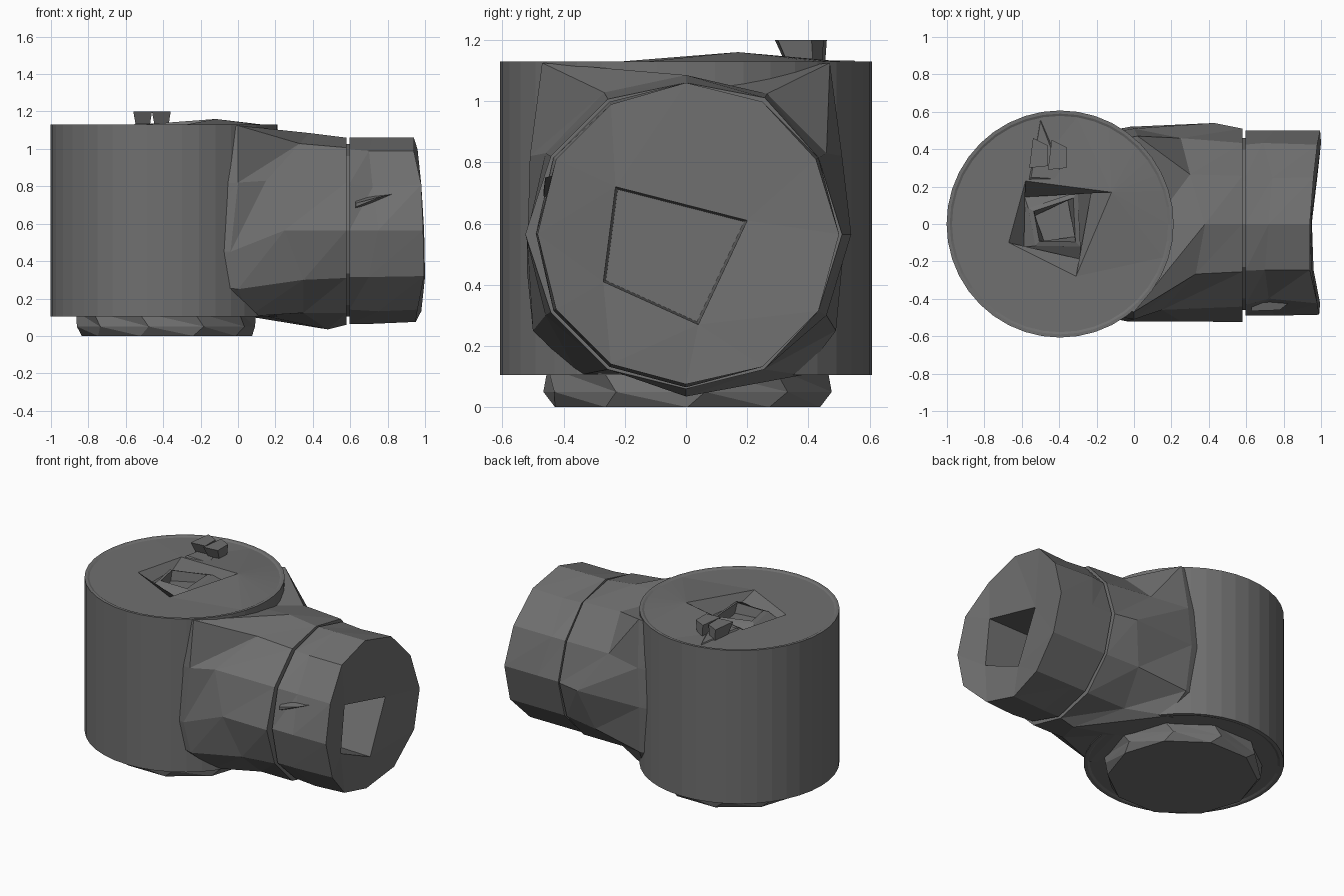
import bpy, bmesh, math
from mathutils import Vector, Matrix

TAU = 2 * math.pi
iron = bpy.data.materials.new("dark_iron")
iron.diffuse_color = (0.16, 0.16, 0.16, 1)


def circle_z(cx, cy, r, z, n, turn=0.0):
    return [(cx + r * math.cos(TAU * i / n + turn), cy + r * math.sin(TAU * i / n + turn), z) for i in range(n)]


def ring_x(x, radii, dx=None, cz=0.565):
    # ring around the side outlet axis; radii and x offsets vary per corner
    n = len(radii)
    dx = dx or [0] * n
    return [(x + dx[i], r * math.cos(TAU * i / n), cz + r * math.sin(TAU * i / n)) for i, r in enumerate(radii)]


def shrink(ring, s, offset, turn=0.0):
    # scaled, turned and shifted copy of a small ring
    c = sum((Vector(p) for p in ring), Vector()) / len(ring)
    rot = Matrix.Rotation(turn, 3, 'Z')
    return [tuple(c + rot @ ((Vector(p) - c) * s) + Vector(offset)) for p in ring]


def loft(name, rings, hole=None, axis=(0, 0, 1), triangles=False):
    """Skin rings of equal size, cap the ends; optional nested hole rings in the end cap."""
    bm = bmesh.new()

    def skin(rs):
        vs = [[bm.verts.new(p) for p in r] for r in rs]
        n = len(vs[0])
        for a, b in zip(vs, vs[1:]):
            for i in range(n):
                j = (i + 1) % n
                if triangles:
                    bm.faces.new((a[i], a[j], b[i]))
                    bm.faces.new((a[j], b[j], b[i]))
                else:
                    bm.faces.new((a[i], a[j], b[j], b[i]))
        return vs

    def edges(v):
        return [bm.edges.get((v[i], v[(i + 1) % len(v)])) for i in range(len(v))]

    body = skin(rings)
    bm.faces.new(body[0])
    if hole:
        pit = skin(hole)
        bm.faces.new(pit[-1])
        bmesh.ops.triangle_fill(bm, use_beauty=True, use_dissolve=False,
                                edges=edges(body[-1]) + edges(pit[0]), normal=Vector(axis))
    else:
        bm.faces.new(body[-1])
    bmesh.ops.recalc_face_normals(bm, faces=bm.faces[:])
    me = bpy.data.meshes.new(name)
    bm.to_mesh(me)
    bm.free()
    me.materials.append(iron)
    ob = bpy.data.objects.new(name, me)
    bpy.context.collection.objects.link(ob)
    return ob


# main drum with thin rim and four-sided pit in the lid
CX = -0.395
profile = [(0.57, 0.112), (0.585, 0.105), (0.607, 0.105), (0.607, 1.13), (0.59, 1.13), (0.578, 1.124)]
quad = [(-0.12, 0.17, 1.16), (-0.58, 0.23, 1.125), (-0.67, -0.10, 1.124), (-0.31, -0.28, 1.124)]
flat = [(x, y, 1.12) for x, y, z in quad]
pit = [quad, shrink(flat, 0.78, (0, 0, -0.05), 0.25), shrink(flat, 0.60, (0, 0, -0.02), 0.45),
       shrink(flat, 0.48, (0, 0, -0.01), 0.45), shrink(flat, 0.42, (0, 0, -0.07), 0.6)]
loft("drum_body", [circle_z(CX, 0, r, z, 40) for r, z in profile], pit)

# chamfered foot under the drum
loft("drum_foot", [circle_z(-0.38, 0.005, 0.455, 0.0, 10, 0.0),
                   circle_z(-0.385, 0.005, 0.48, 0.05, 10, 0.12),
                   circle_z(-0.385, 0.005, 0.48, 0.13, 10, 0.0)], triangles=True)

# jagged little crown on the lid
for i, (x, y) in enumerate([(-0.51, 0.38), (-0.41, 0.37)]):
    top = [(x - 0.05, y - 0.08, 1.2), (x + 0.05, y - 0.07, 1.2), (x + 0.05, y + 0.04, 1.2), (x - 0.03, y + 0.08, 1.2)]
    loft("lid_crown_%d" % i, [shrink(top, 0.7, (0, 0.02, -0.09)), top])
loft("lid_wedge", [[(-0.58, 0.22, 1.11), (-0.34, 0.2, 1.11), (-0.5, 0.57, 1.11)],
                   [(-0.55, 0.25, 1.135), (-0.38, 0.24, 1.135), (-0.5, 0.55, 1.132)]])

# neck: square-shouldered webs at the drum, rounder below, twelve-sided at the outlet
root_yz = [(0.52, 0.565), (0.51, 0.82), (0.47, 1.125), (0, 1.07), (-0.47, 1.125), (-0.51, 0.82),
           (-0.52, 0.45), (-0.5, 0.25), (-0.35, 0.105), (0, 0.105), (0.38, 0.105), (0.49, 0.25)]
root_x = [-0.02, 0.0, 0.02, 0.1, 0.0, 0.0, -0.04, 0.0, 0.06, 0.15, 0.05, 0.0]
root = [(x, y, z) for x, (y, z) in zip(root_x, root_yz)]
middle = ring_x(0.35, [0.54, 0.53, 0.53, 0.52, 0.535, 0.53, 0.52, 0.53, 0.51, 0.53, 0.51, 0.53],
                [0.08, -0.1, -0.05, 0.03, -0.02, -0.2, -0.1, 0.0, 0.0, 0.13, -0.06, 0.0])
mouth = ring_x(0.58, [0.51, 0.5, 0.515, 0.495, 0.51, 0.51, 0.525, 0.51, 0.51, 0.505, 0.51, 0.5])
loft("side_neck", [[(-0.3, y * 0.9, z * 0.9 + 0.06) for y, z in root_yz], root, middle, mouth], triangles=True)

# hidden core between neck and cap
loft("outlet_core", [ring_x(0.56, [0.46] * 12), ring_x(0.61, [0.46] * 12)])

# outlet cap with dented flank, uneven end and deep four-sided socket
back = ring_x(0.596, [0.5, 0.49, 0.5, 0.495, 0.5, 0.5, 0.49, 0.5, 0.49, 0.5, 0.5, 0.5])
waist = ring_x(0.72, [0.5, 0.5, 0.49, 0.495, 0.49, 0.46, 0.49, 0.5, 0.5, 0.5, 0.5, 0.5],
               [0.03, -0.03, 0.02, 0.0, -0.02, 0.0, 0.03, -0.02, 0.03, 0.0, -0.03, 0.0])
front = ring_x(0.96, [0.5, 0.49, 0.5, 0.495, 0.49, 0.49, 0.485, 0.49, 0.49, 0.49, 0.5, 0.5],
               [0.035, 0.02, 0.0, -0.02, -0.02, 0.02, 0.03, 0.035, 0.0, -0.01, 0.02, 0.04])
socket = [(0.95, -0.23, 0.72), (0.95, 0.2, 0.61), (0.95, 0.04, 0.27), (0.95, -0.27, 0.41)]
loft("outlet_cap", [back, waist, front],
     [socket, shrink(socket, 0.96, (-0.33, 0.0, 0.0))], (1, 0, 0), triangles=True)

# ragged spur beside the dent
loft("cap_spur", [[(0.62, -0.40, 0.66), (0.83, -0.42, 0.76), (0.62, -0.40, 0.74)],
                  [(0.63, -0.465, 0.69), (0.78, -0.46, 0.75), (0.63, -0.465, 0.71)]])
